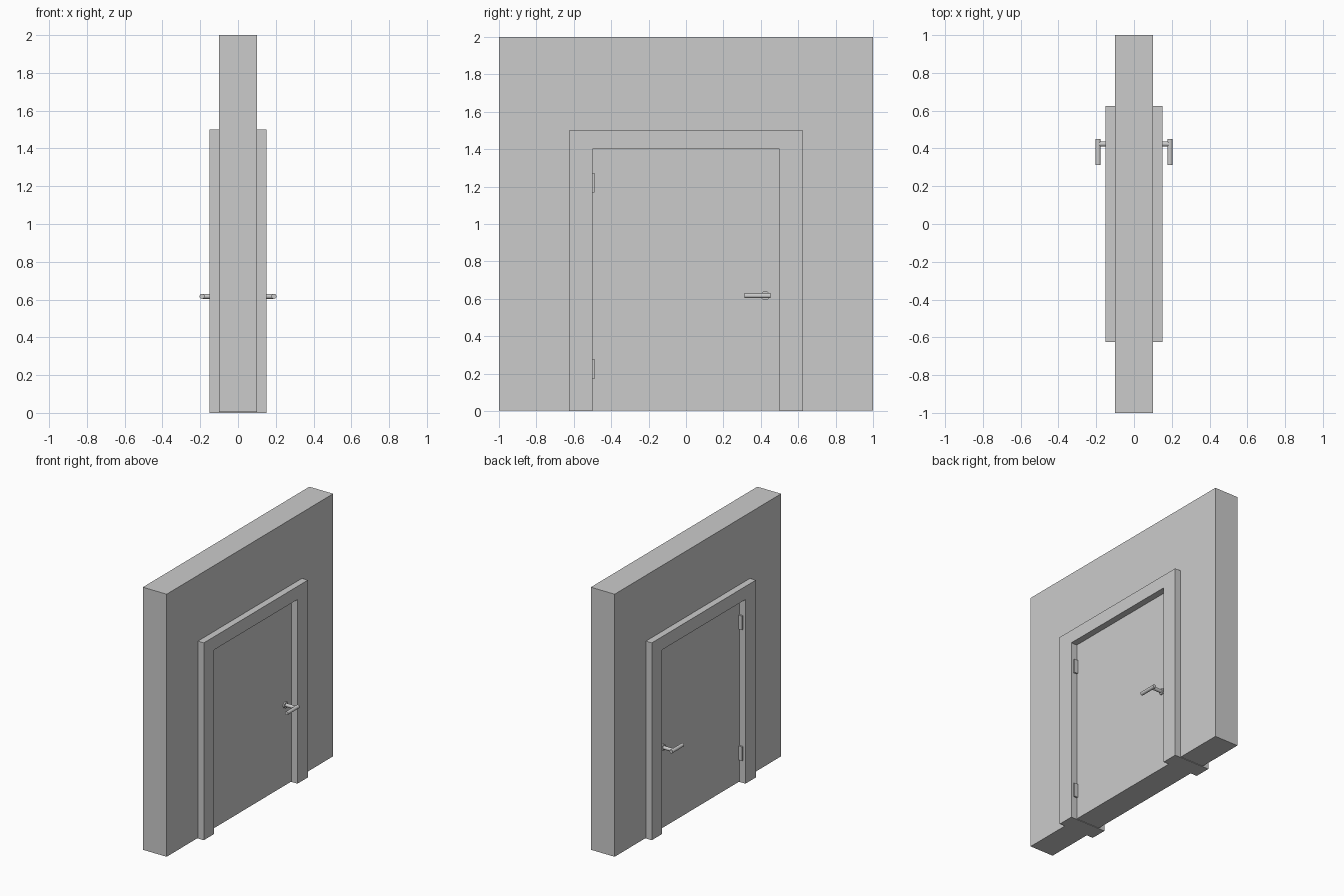
import bpy, bmesh, math
from mathutils import Matrix, Vector

if "Cube" in bpy.data.objects:
    bpy.data.objects.remove(bpy.data.objects["Cube"])


def finish(name, bm, smooth=False):
    bmesh.ops.recalc_face_normals(bm, faces=bm.faces)
    mesh = bpy.data.meshes.new(name)
    bm.to_mesh(mesh)
    bm.free()
    ob = bpy.data.objects.new(name, mesh)
    bpy.context.collection.objects.link(ob)
    if smooth:
        bpy.ops.object.select_all(action='DESELECT')
        ob.select_set(True)
        bpy.context.view_layer.objects.active = ob
        bpy.ops.object.shade_smooth_by_angle(angle=math.radians(35))
    return ob


def extrude_x(name, profile, half):
    """Extrude a (y, z) profile from x = -half to x = +half."""
    bm = bmesh.new()
    face = bm.faces.new([bm.verts.new((-half, y, z)) for y, z in profile])
    new = bmesh.ops.extrude_face_region(bm, geom=[face])['geom']
    bmesh.ops.translate(bm, vec=(2 * half, 0, 0),
                        verts=[v for v in new if isinstance(v, bmesh.types.BMVert)])
    return finish(name, bm)


def arch(outer, top, inner, inner_top, base):
    return [(-outer, base), (-outer, top), (outer, top), (outer, base),
            (inner, base), (inner, inner_top), (-inner, inner_top), (-inner, base)]


def box(name, lo, hi):
    lo, hi = Vector(lo), Vector(hi)
    bm = bmesh.new()
    bmesh.ops.create_cube(bm, size=1, matrix=Matrix.Translation((lo + hi) / 2)
                          @ Matrix.Diagonal((*(hi - lo), 1)))
    return finish(name, bm)


def rod(name, a, b, r, sides=24):
    a, b = Vector(a), Vector(b)
    bm = bmesh.new()
    rot = (b - a).to_track_quat('Z', 'Y').to_matrix().to_4x4()
    bmesh.ops.create_cone(bm, cap_ends=True, segments=sides, radius1=r, radius2=r,
                          depth=(b - a).length, matrix=Matrix.Translation((a + b) / 2) @ rot)
    return finish(name, bm, True)


# Wall, frame and door leaf; the frame legs stand slightly lower
BASE = 0.004
extrude_x("wall", arch(1.0, 2.0, 0.625, 1.5, BASE), 0.1)
extrude_x("door_frame", arch(0.625, 1.5, 0.5, 1.4, 0), 0.15)
extrude_x("door_leaf", [(-0.5, BASE), (-0.5, 1.4), (0.5, 1.4), (0.5, BASE)], 0.1)

# Handles and hinges on both faces
HY, HZ = 0.423, 0.617
for s, side in ((1, "right"), (-1, "left")):
    rod(f"handle_rose_{side}", (s * 0.1, HY, HZ), (s * 0.11, HY, HZ), 0.024)
    rod(f"handle_spindle_{side}", (s * 0.1, HY, HZ), (s * 0.192, HY, HZ), 0.013)
    rod(f"handle_lever_{side}", (s * 0.19, 0.45, HZ), (s * 0.19, 0.312, HZ), 0.0135)
    for z, level in ((0.225, "lower"), (1.22, "upper")):
        box(f"hinge_{level}_{side}", (min(s * 0.1, s * 0.13), -0.5, z - 0.053),
            (max(s * 0.1, s * 0.13), -0.488, z + 0.053))
